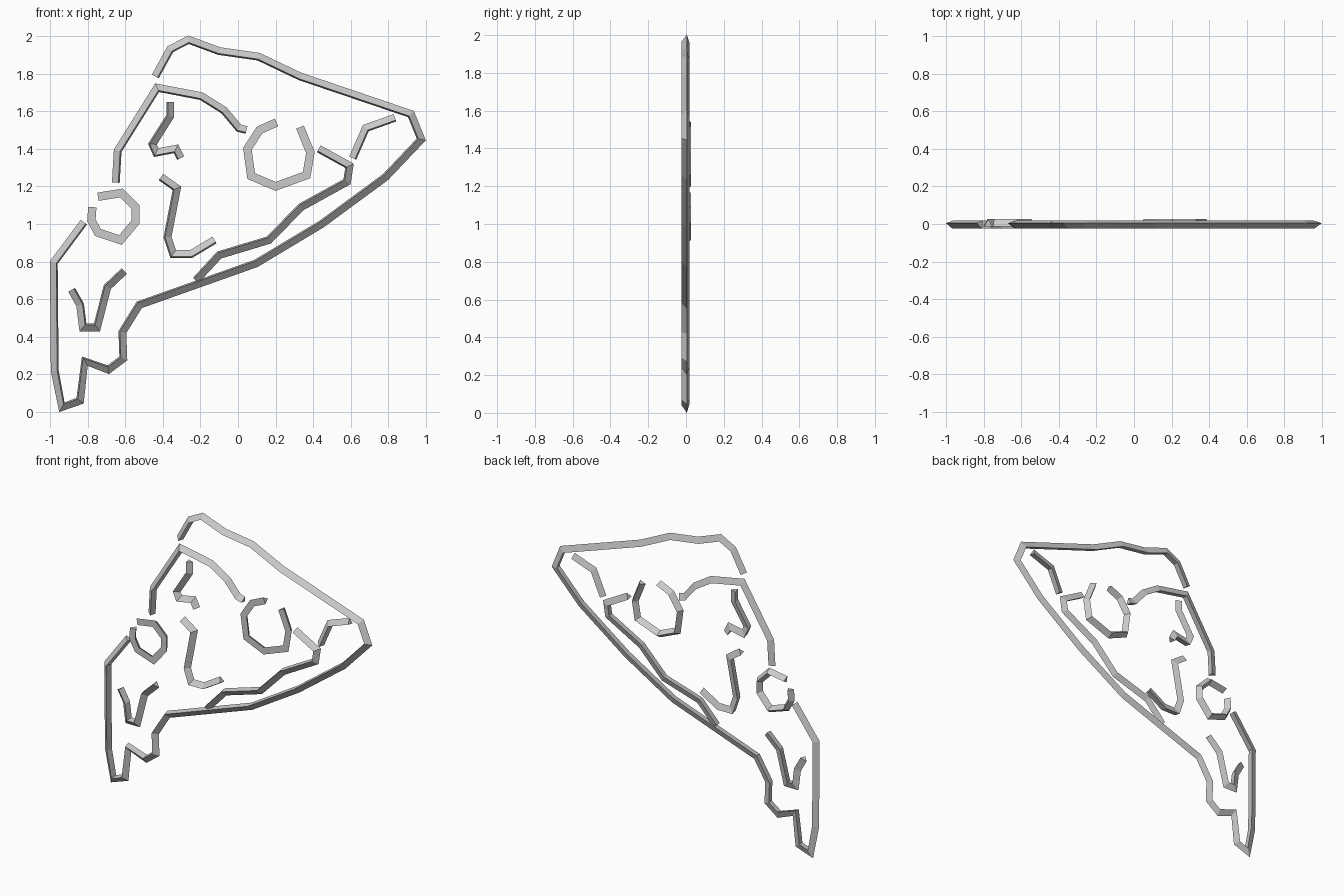
import bpy, bmesh, math
from mathutils import Vector

if "Cube" in bpy.data.objects:
    bpy.data.objects.remove(bpy.data.objects["Cube"])


def stroke(name, pts, radius=0.0255, turn=-10):
    """Sweep a three-sided bar along an (x, z) path with mitred corners."""
    p = [Vector(q) for q in pts]
    angles = [math.radians(turn + 120 * k) for k in range(3)]
    lat = [math.cos(a) for a in angles]
    mid = (max(lat) + min(lat)) / 2      # keeps the bar centred on its path
    bm = bmesh.new()
    rings = []
    for i, q in enumerate(p):
        d0 = (q - p[i - 1]).normalized() if i else None
        d1 = (p[i + 1] - q).normalized() if i < len(p) - 1 else None
        d0, d1 = d0 or d1, d1 or d0
        t = (d0 + d1).normalized()
        side = Vector((-t.y, t.x)) * min(1 / max(t.dot(d0), 0.1), 1.4)
        ring = []
        for a in angles:
            c = q + side * radius * (math.cos(a) - mid)
            ring.append(bm.verts.new((c.x, -radius * math.sin(a), c.y)))
        rings.append(ring)
    for a, b in zip(rings, rings[1:]):
        for k in range(3):
            m = (k + 1) % 3
            bm.faces.new((a[k], a[m], b[m], b[k]))
    bm.faces.new(rings[0])
    bm.faces.new(rings[-1][::-1])
    bmesh.ops.recalc_face_normals(bm, faces=bm.faces)
    me = bpy.data.meshes.new(name)
    bm.to_mesh(me)
    bm.free()
    ob = bpy.data.objects.new(name, me)
    bpy.context.collection.objects.link(ob)
    return ob


# Outer contour of the slice, clockwise from the crust end
stroke("slice_outline", [
    (-.44, 1.785), (-.36, 1.93), (-.263, 1.98), (-.10, 1.92), (.11, 1.89),
    (.33, 1.785), (.92, 1.585), (.975, 1.45), (.785, 1.25), (.445, 1.0),
    (.095, .79), (-.525, .57), (-.615, .425), (-.61, .285), (-.69, .225),
    (-.815, .27), (-.84, .06), (-.937, .025), (-.975, .22), (-.98, .795),
    (-.82, 1.01)])

# Crust and cheese edges
stroke("upper_cheese_edge", [
    (-.65, 1.22), (-.64, 1.39), (-.43, 1.725), (-.195, 1.68),
    (-.075, 1.605), (.005, 1.51), (.045, 1.5)])
stroke("lower_cheese_edge", [
    (.43, 1.4), (.593, 1.31), (.58, 1.225), (.335, 1.09),
    (.165, .915), (-.1, .835), (-.225, .7)])
stroke("crust_line", [(.61, 1.35), (.68, 1.51), (.835, 1.565)])

# Open topping rings, flat side to the front
stroke("large_topping_ring", [
    (.205, 1.54), (.115, 1.5), (.05, 1.4), (.07, 1.255),
    (.2, 1.2), (.365, 1.26), (.385, 1.38), (.33, 1.515)], turn=30)
stroke("small_topping_ring", [
    (-.745, 1.145), (-.62, 1.165), (-.545, 1.09), (-.545, 1.01),
    (-.625, .915), (-.745, .955), (-.78, 1.02), (-.775, 1.09)], turn=30)

# Loose crease lines inside the slice
stroke("upper_crease", [
    (-.36, 1.65), (-.36, 1.575), (-.455, 1.425), (-.435, 1.38),
    (-.33, 1.4), (-.305, 1.35)])
stroke("middle_crease", [
    (-.41, 1.25), (-.325, 1.19), (-.375, .93), (-.345, .84),
    (-.25, .84), (-.125, .915)])
stroke("lower_crease", [
    (-.605, .75), (-.695, .665), (-.75, .45), (-.825, .45),
    (-.84, .57), (-.885, .65)])
